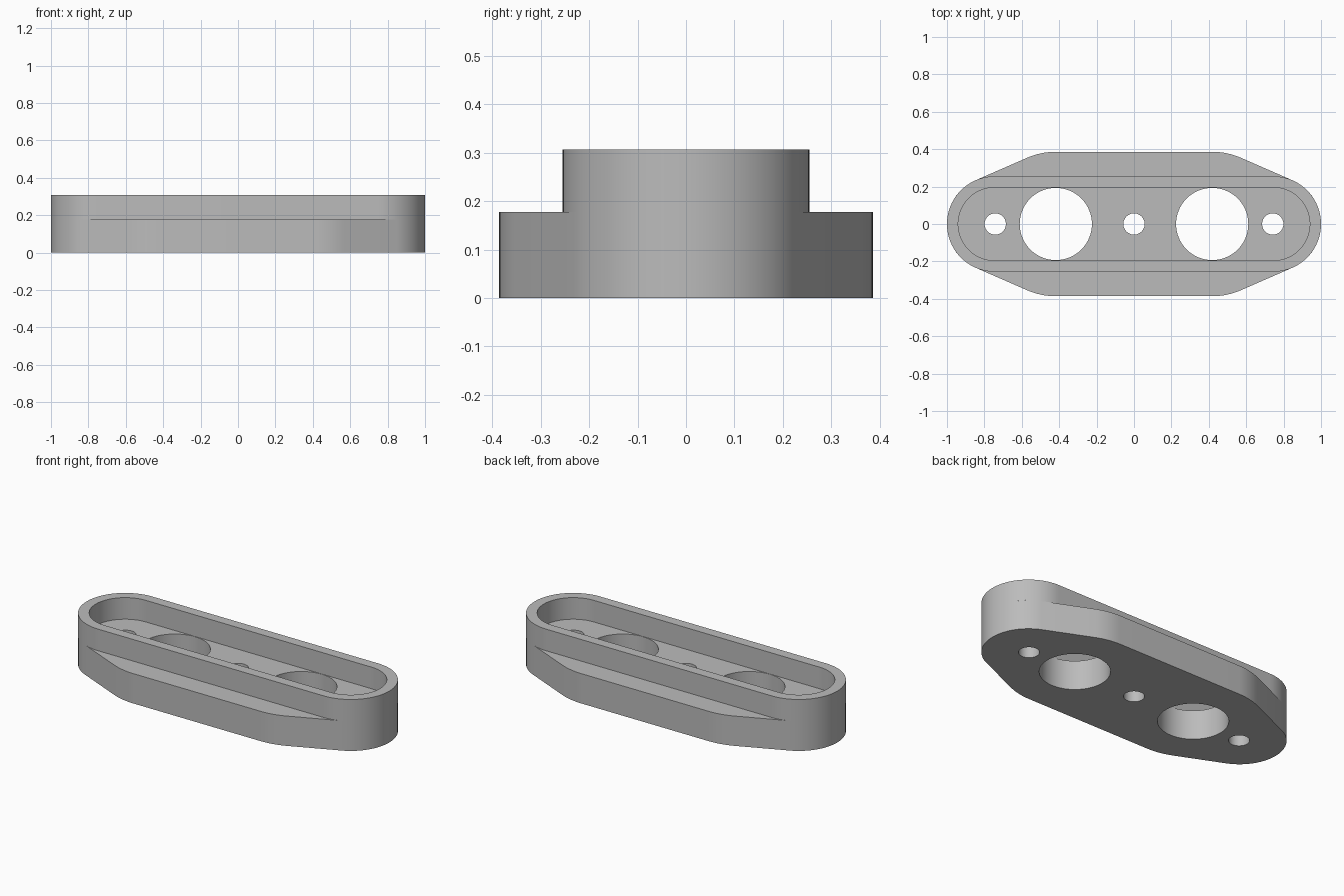
import bpy, bmesh
from math import cos, sin, pi, acos

if "Cube" in bpy.data.objects:
    bpy.data.objects.remove(bpy.data.objects["Cube"])

PLATE_TOP, RIM_TOP = 0.178, 0.307
END_X, END_R, POCKET_R = 0.745, 0.255, 0.195
MID_X, MID_R = 0.418, 0.386

grey = bpy.data.materials.new("plain grey")
grey.use_nodes = True
GREY = (0.5, 0.5, 0.5, 1)
grey.diffuse_color = GREY
grey.node_tree.nodes["Principled BSDF"].inputs["Base Color"].default_value = GREY


def arc(cx, r, a0, a1, n):
    return [(cx + r * cos(a0 + (a1 - a0) * i / n), r * sin(a0 + (a1 - a0) * i / n))
            for i in range(n + 1)]


def circle(cx, r, n=64):
    return arc(cx, r, 0, 2 * pi, n)[:-1]


def mirrored(quarter):
    """Close a first-quadrant outline by mirroring it in x and y."""
    half = quarter + [(-x, y) for x, y in reversed(quarter)]
    return half + [(x, -y) for x, y in reversed(half[1:-1])]


def stadium(r):
    return mirrored(arc(END_X, r, 0, pi / 2, 24))


def extrude_outline(name, loops, z0, z1, open_bottom=False):
    """Fill the first loop minus the others and extrude from z0 to z1."""
    curve = bpy.data.curves.new(name, "CURVE")
    curve.dimensions = "2D"
    curve.fill_mode = "BOTH"
    curve.extrude = (z1 - z0) / 2
    for loop in loops:
        spline = curve.splines.new("POLY")
        spline.points.add(len(loop) - 1)
        for point, (x, y) in zip(spline.points, loop):
            point.co = (x, y, 0, 1)
        spline.use_cyclic_u = True
    temp = bpy.data.objects.new(name + " outline", curve)
    bpy.context.collection.objects.link(temp)
    mesh = bpy.data.meshes.new_from_object(
        temp.evaluated_get(bpy.context.evaluated_depsgraph_get()))
    bpy.data.objects.remove(temp)

    bm = bmesh.new()
    bm.from_mesh(mesh)
    bmesh.ops.translate(bm, verts=bm.verts, vec=(0, 0, (z0 + z1) / 2))
    bmesh.ops.remove_doubles(bm, verts=bm.verts, dist=0.0001)
    bmesh.ops.recalc_face_normals(bm, faces=bm.faces)
    if open_bottom:
        low = [f for f in bm.faces if all(v.co.z < z0 + 0.001 for v in f.verts)]
        bmesh.ops.delete(bm, geom=low, context="FACES")
    bm.to_mesh(mesh)
    bm.free()
    mesh.materials.clear()
    mesh.materials.append(grey)
    obj = bpy.data.objects.new(name, mesh)
    bpy.context.collection.objects.link(obj)
    bpy.ops.object.select_all(action="DESELECT")
    obj.select_set(True)
    bpy.context.view_layer.objects.active = obj
    bpy.ops.object.shade_smooth_by_angle(angle=pi / 6)
    return obj


# Base plate: rounded ends joined by tangents to a wider middle, with five holes
tangent = acos((MID_R - END_R) / (END_X - MID_X))
plate = mirrored(arc(END_X, END_R, 0, tangent, 18)
                 + arc(MID_X, MID_R, tangent, pi / 2, 8))
holes = [circle(x, 0.193) for x in (-MID_X, MID_X)]
holes += [circle(x, 0.057, 40) for x in (-0.742, 0, 0.742)]
extrude_outline("base_plate", [plate] + holes, 0, PLATE_TOP)

# Raised rim around the pocket
extrude_outline("pocket_rim", [stadium(END_R), stadium(POCKET_R)],
                PLATE_TOP, RIM_TOP, open_bottom=True)
